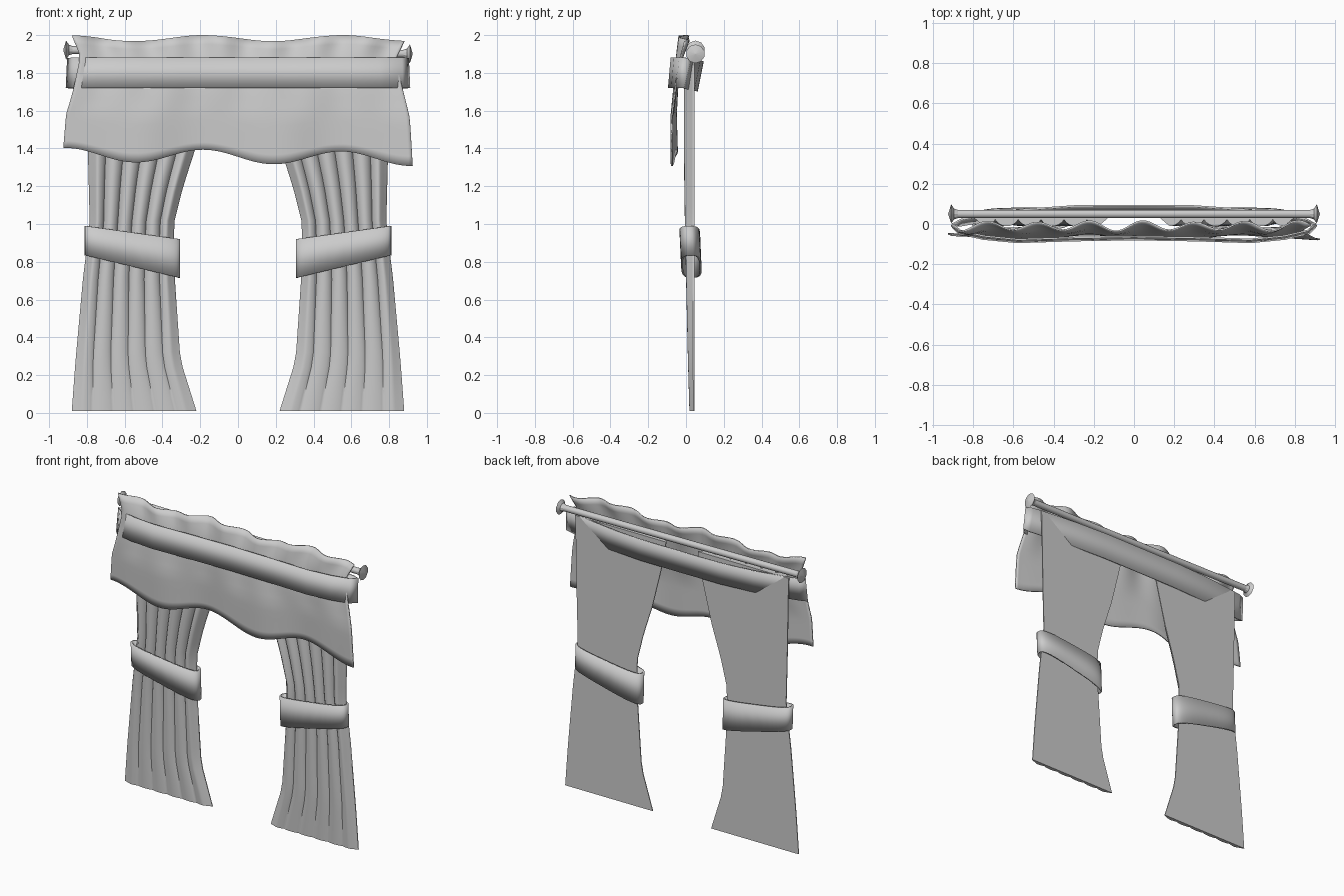
import bpy, bmesh
from math import sin, cos, pi, radians

if "Cube" in bpy.data.objects:
    bpy.data.objects.remove(bpy.data.objects["Cube"])


def lerp_rows(rows, z):
    """Interpolate a table of (z, a, b, ...) rows sorted by rising z."""
    for r0, r1 in zip(rows, rows[1:]):
        if z <= r1[0]:
            t = (z - r0[0]) / (r1[0] - r0[0])
            return [a + (b - a) * t for a, b in zip(r0[1:], r1[1:])]
    return list(rows[-1][1:])


def skin(name, rows, closed=False, caps=False, thick=0.0, angle=40):
    """Bridge rows of points into a smooth surface."""
    bm = bmesh.new()
    vs = [[bm.verts.new(p) for p in r] for r in rows]
    n = len(rows[0])
    for a, b in zip(vs, vs[1:]):
        for i in range(n if closed else n - 1):
            j = (i + 1) % n
            bm.faces.new((a[i], a[j], b[j], b[i]))
    if caps:
        bm.faces.new(vs[0])
        bm.faces.new(vs[-1])
    bmesh.ops.recalc_face_normals(bm, faces=bm.faces)
    me = bpy.data.meshes.new(name)
    bm.to_mesh(me)
    bm.free()
    ob = bpy.data.objects.new(name, me)
    bpy.context.collection.objects.link(ob)
    if thick:
        m = ob.modifiers.new("thickness", 'SOLIDIFY')
        m.thickness = thick
        m.offset = 0
    bpy.ops.object.select_all(action='DESELECT')
    ob.select_set(True)
    bpy.context.view_layer.objects.active = ob
    bpy.ops.object.shade_smooth_by_angle(angle=radians(angle))
    return ob


# Side panels: pleated front, flat back, pinched at the tieback
PANEL = [  # z, outer x, inner x, depth
    (0.01, 0.88, 0.22, 0.026), (0.28, 0.86, 0.305, 0.034), (0.72, 0.82, 0.335, 0.044),
    (1.0, 0.785, 0.34, 0.05), (1.2, 0.79, 0.29, 0.053), (1.4, 0.795, 0.225, 0.055),
    (1.7, 0.80, 0.15, 0.055), (1.87, 0.805, 0.12, 0.055)]


def panel(name, side):
    rows, n, folds = [], 72, 6
    for k in range(25):
        z = 0.01 + 1.86 * k / 24
        xo, xi, d = lerp_rows(PANEL, z)
        front, back = [], []
        for i in range(n + 1):
            u = i / n
            x = side * (xo + (xi - xo) * u)
            fold = abs(sin(pi * folds * u)) ** 0.7
            relief = 0.35 + 0.25 * min(1, z)
            edge = min(1, 0.3 + 8 * min(u, 1 - u))
            y = 0.044 - d * edge * (1 - relief * (1 - fold))
            front.append((x, y, z))
            if i % 6 == 0:
                back.append((x, 0.044, z))
        rows.append(front + back[::-1])
    skin(name, rows, closed=True, caps=True, angle=50)


# Tiebacks: slanted flattened loops around the panels
def tieback(name, side):
    n, low, high = 40, [], []
    for i in range(n):
        a = 2 * pi * i / n
        c, s = cos(a), sin(a)
        sx = abs(c) ** 0.6 * (1 if c > 0 else -1)
        sy = abs(s) ** 0.7 * (1 if s > 0 else -1)
        x = 0.559 + 0.248 * sx
        t = (x - 0.31) / 0.5
        y = 0.02 + 0.049 * sy + 0.008 * (1 - t)
        low.append((side * x, y + 0.004, 0.715 + 0.12 * t))
        high.append((side * x, y - 0.004, 0.92 + 0.07 * t))
    skin(name, [low, high], closed=True, thick=0.01)


for label, side in (("left", -1), ("right", 1)):
    panel(label + "_curtain_panel", side)
    tieback(label + "_tieback", side)

# Valance: wavy sheet, gathered at the belt
VALANCE = [  # z, half width, y, fold size
    (1.355, 0.925, -0.062, 0.017), (1.57, 0.91, -0.066, 0.015), (1.72, 0.87, -0.055, 0.01),
    (1.88, 0.835, -0.035, 0.012), (1.983, 0.88, -0.01, 0.022)]
rows = []
for k in range(15):
    v = k / 14
    z0 = 1.355 + (1.983 - 1.355) * v
    w, y0, amp = lerp_rows(VALANCE, z0)
    row = []
    for i in range(91):
        s = 2 * i / 90 - 1
        x = w * s
        wave = cos(2 * pi * (x + 0.18) / 0.73)
        hem = 0.036 * max(0, 1 - 2.2 * v) + 0.016 * max(0, 2.5 * v - 1.5)
        tilt = -0.012 * s * max(0, 1 - 2 * v)
        fine = sin(2 * pi * 3.4 * s + 0.6)
        mix = max(0, min(1, 2 * v - 0.7))
        y = y0 + amp * (mix * fine + (1 - mix) * wave * 0.8 + 0.2 * sin(17 * x))
        row.append((x, y, z0 + hem * wave + tilt))
    rows.append(row)
skin("valance", rows, thick=0.008)

# Belt: long leaning loop around valance and panels
half = [(-0.905, 0.0), (-0.87, -0.035), (-0.75, -0.062), (-0.58, -0.079), (-0.3, -0.07), (0, -0.065)]
rear = [(0, 0.088), (0.3, 0.087), (0.55, 0.07), (0.75, 0.042), (0.86, 0.022)]
path = half + [(-x, y) for x, y in half[-2::-1]]
path += [(x, y) for x, y in rear[::-1]] + [(-x, y) for x, y in rear[1:]]
low = [(x * 1.003, y - (0.012 if y < 0.01 else 0.03), 1.72 - max(0, y) * 0.2) for x, y in path]
high = [(x * 0.995, y + 0.002, 1.88 - max(0, y) * 0.2) for x, y in path]
skin("valance_belt", [low, high], closed=True, thick=0.009)

# Rod with faceted end knobs, turned from one profile
profile = [(-0.925, 0.002), (-0.91, 0.05), (-0.895, 0.028), (-0.875, 0.021)]
profile += [(-x, r) for x, r in profile[::-1]]


def turned(name, prof, sides):
    rows = []
    for x, r in prof:
        ring = [(x, 0.05 + r * cos(2 * pi * (i + .5) / sides),
                 1.911 - 0.011 * x + r * sin(2 * pi * (i + .5) / sides)) for i in range(sides)]
        rows.append(ring)
    skin(name, rows, closed=True, caps=True, angle=30)


turned("curtain_rod", [(-0.9, 0.021), (0.9, 0.021)], 16)
turned("left_finial", profile[:4], 10)
turned("right_finial", profile[4:], 10)
